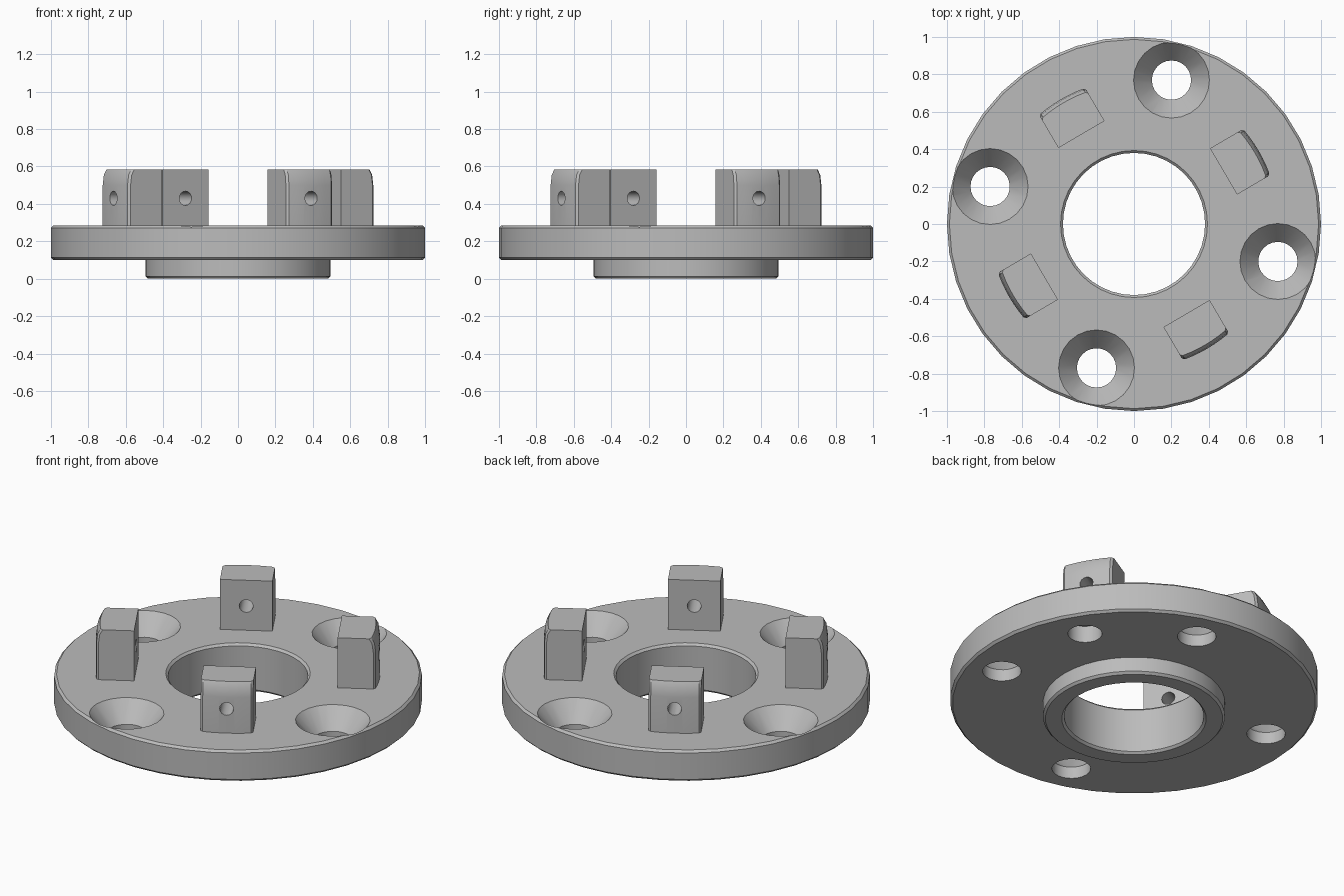
import bpy, bmesh, math
from mathutils import Matrix, Vector

if "Cube" in bpy.data.objects:
    bpy.data.objects.remove(bpy.data.objects["Cube"])

steel = bpy.data.materials.new("grey_steel")
steel.use_nodes = True
COLOUR = (0.5, 0.5, 0.5, 1)
steel.diffuse_color = COLOUR
steel.node_tree.nodes["Principled BSDF"].inputs["Base Color"].default_value = COLOUR


def make_object(name, bm):
    bmesh.ops.remove_doubles(bm, verts=bm.verts, dist=1e-5)
    bmesh.ops.recalc_face_normals(bm, faces=bm.faces)
    mesh = bpy.data.meshes.new(name)
    bm.to_mesh(mesh)
    bm.free()
    mesh.materials.append(steel)
    obj = bpy.data.objects.new(name, mesh)
    bpy.context.collection.objects.link(obj)
    return obj


def lathe(name, profile, steps, closed=False, matrix=Matrix()):
    """Revolve (radius, height) points round z, then place the result."""
    bm = bmesh.new()
    verts = [bm.verts.new((r, 0, z)) for r, z in profile]
    edges = [bm.edges.new(pair) for pair in zip(verts, verts[1:])]
    if closed:
        edges.append(bm.edges.new((verts[-1], verts[0])))
    bmesh.ops.spin(bm, geom=verts + edges, cent=(0, 0, 0), axis=(0, 0, 1),
                   angle=math.tau, steps=steps, use_merge=True)
    bm.transform(matrix)
    return make_object(name, bm)


def select_only(obj):
    bpy.ops.object.select_all(action='DESELECT')
    obj.select_set(True)
    bpy.context.view_layer.objects.active = obj


def cut(obj, cutter):
    select_only(obj)
    mod = obj.modifiers.new("cut", 'BOOLEAN')
    mod.operation = 'DIFFERENCE'
    mod.solver = 'EXACT'
    mod.object = cutter
    bpy.ops.object.modifier_apply(modifier=mod.name)
    bpy.data.objects.remove(cutter)


def smooth(obj):
    select_only(obj)
    bpy.ops.object.shade_smooth_by_angle(angle=math.radians(25))


def polar(radius, degrees, z=0):
    a = math.radians(degrees)
    return Matrix.Translation((radius * math.cos(a), radius * math.sin(a), z))


# Flange disc with its hub, as one chamfered ring
BORE, HUB, BASE, TOP, C = 0.38, 0.495, 0.1, 0.285, 0.013
flange = lathe("flange", [
    (BORE, C), (BORE + C, 0), (HUB - C, 0), (HUB, C), (HUB, BASE),
    (1 - C, BASE), (1, BASE + C), (1, TOP - C), (1 - C, TOP),
    (BORE + C, TOP), (BORE, TOP - C)], 40, closed=True)

# Four countersunk bolt holes
for i in range(4):
    cut(flange, lathe("bolt_hole_cutter", [
        (0, 0.05), (0.105, 0.05), (0.105, 0.17), (0.203, TOP),
        (0.203, 0.4), (0, 0.4)], 24, matrix=polar(0.795, 75.4 + 90 * i)))

# Single blind locating hole in the underside
cut(flange, lathe("locating_hole_cutter", [
    (0, 0.05), (0.093, 0.05), (0.093, 0.2), (0, 0.2)], 24,
    matrix=polar(0.795, 30.4)))
smooth(flange)


# Upright prongs: curved outer face, drawn in at the top, drilled radially
def prong_outline(radius, inner=0.555, half=0.143, chamfer=0.012):
    count = 6
    wide = half - chamfer
    arc = [(math.sqrt(radius ** 2 - v * v), v)
           for v in (wide * (2 * k / count - 1) for k in range(count + 1))]
    side = arc[0][0] - chamfer
    return [(inner, -half), (side, -half)] + arc + [(side, half), (inner, half)]


def make_prong(name, degrees):
    bm = bmesh.new()
    rings = []
    for radius, z in ((0.773, 0.26), (0.773, 0.5), (0.766, 0.555), (0.75, 0.585)):
        rings.append([bm.verts.new((u, v, z)) for u, v in prong_outline(radius)])
    for low, high in zip(rings, rings[1:]):
        n = len(low)
        for k in range(n):
            j = (k + 1) % n
            bm.faces.new((low[k], low[j], high[j], high[k]))
    bm.faces.new(rings[0][::-1])
    bm.faces.new(rings[-1])
    turn = Matrix.Rotation(math.radians(degrees), 4, 'Z')
    bm.transform(turn)
    prong = make_object(name, bm)
    drill = turn @ Matrix.Translation((0, 0, 0.43)) @ Matrix.Rotation(math.pi / 2, 4, 'Y')
    cut(prong, lathe("pin_hole_cutter", [
        (0, 0.5), (0.038, 0.5), (0.038, 0.85), (0, 0.85)], 16, matrix=drill))
    smooth(prong)


for i, place in enumerate(("right_back", "left_back", "left_front", "right_front")):
    make_prong("prong_" + place, 30.4 + 90 * i)
